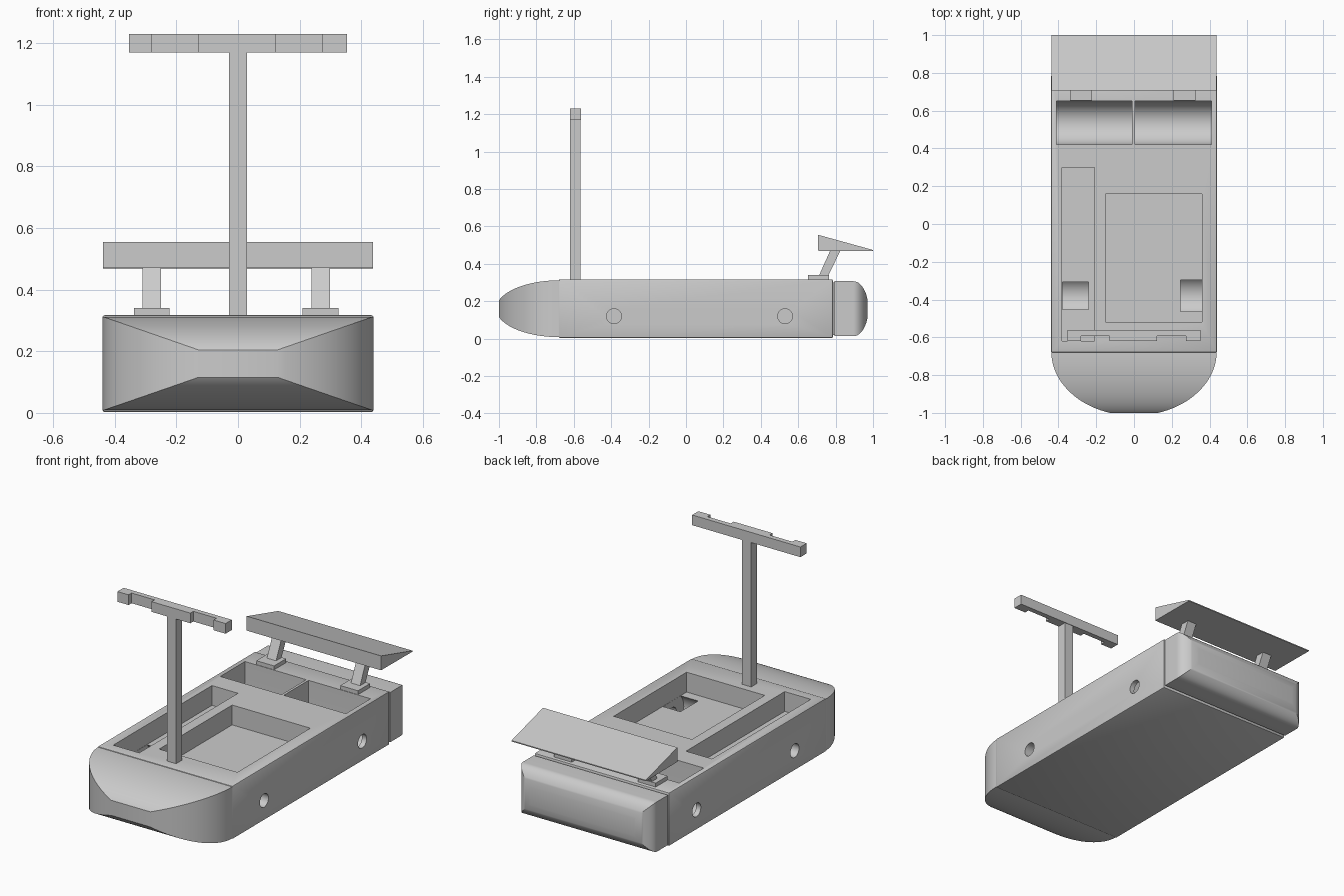
import bpy, bmesh, math

if "Cube" in bpy.data.objects:
    bpy.data.objects.remove(bpy.data.objects["Cube"])

grey = bpy.data.materials.new("plain_grey")
grey.use_nodes = True
colour = (0.6, 0.6, 0.6, 1)
grey.diffuse_color = colour
grey.node_tree.nodes["Principled BSDF"].inputs["Base Color"].default_value = colour


def loft(name, rings):
    """Skin a list of equal-length point rings and cap both ends."""
    bm = bmesh.new()
    loops = [[bm.verts.new(p) for p in ring] for ring in rings]
    n = len(loops[0])
    for a, b in zip(loops, loops[1:]):
        for i in range(n):
            j = (i + 1) % n
            bm.faces.new((a[i], a[j], b[j], b[i]))
    bm.faces.new(loops[0])
    bm.faces.new(loops[-1])
    bmesh.ops.recalc_face_normals(bm, faces=bm.faces)
    mesh = bpy.data.meshes.new(name)
    bm.to_mesh(mesh)
    bm.free()
    mesh.materials.append(grey)
    obj = bpy.data.objects.new(name, mesh)
    bpy.context.collection.objects.link(obj)
    return obj


def prism(name, profile, x0, x1):
    """Extrude a (y, z) profile along x."""
    return loft(name, [[(x, y, z) for y, z in profile] for x in (x0, x1)])


def box(name, x0, x1, y0, y1, z0, z1):
    return prism(name, [(y0, z0), (y1, z0), (y1, z1), (y0, z1)], x0, x1)


def arc(y, z, r, start, end, n=32):
    angles = [math.radians(start + (end - start) * i / n) for i in range(n + 1)]
    return [(y + r * math.cos(a), z + r * math.sin(a)) for a in angles]


def rect(y, hx, hz, zc=0.16):
    return [(-hx, y, zc - hz), (hx, y, zc - hz), (hx, y, zc + hz), (-hx, y, zc + hz)]


def activate(obj):
    bpy.ops.object.select_all(action='DESELECT')
    obj.select_set(True)
    bpy.context.view_layer.objects.active = obj


def smooth(obj, degrees=30):
    activate(obj)
    bpy.ops.object.shade_smooth_by_angle(angle=math.radians(degrees))


def cut(obj, cutter):
    mod = obj.modifiers.new("cut", 'BOOLEAN')
    mod.operation = 'DIFFERENCE'
    mod.solver = 'EXACT'
    mod.object = cutter
    activate(obj)
    bpy.ops.object.modifier_apply(modifier=mod.name)
    bpy.data.objects.remove(cutter)


# Main body with softened edges
body = box("body", -0.44, 0.44, -0.68, 0.785, 0.003, 0.317)
bevel = body.modifiers.new("soft_edges", 'BEVEL')
bevel.width = 0.007
bevel.segments = 2
activate(body)
bpy.ops.object.modifier_apply(modifier=bevel.name)

# Open trays in the top
cut(body, box("long_tray", -0.38, -0.21, -0.62, 0.30, 0.20, 0.5))
cut(body, box("wide_tray", -0.15, 0.36, -0.52, 0.16, 0.20, 0.5))

# Rear wells with round floors
trough = arc(0.535, 0.13, 0.115, 180, 360) + [(0.65, 0.5), (0.42, 0.5)]
for x0, x1 in ((-0.41, -0.01), (0.005, 0.41)):
    cut(body, prism("rear_well", trough, x0, x1))

# Front wells sunk into the tray floors
for x0, x1, r in ((-0.379, -0.24, 0.105), (0.245, 0.359, 0.112)):
    cut(body, prism("front_well", arc(-0.38, 0.125, r, 0, 350, 35), x0, x1))

# Axle holes through both sides
for y in (-0.385, 0.53):
    for side in (-1, 1):
        x0, x1 = sorted((side * 0.3, side * 0.5))
        cut(body, prism("axle_hole", arc(y, 0.12, 0.04, 0, 345, 23), x0, x1))
smooth(body)

# Rounded nose, tapering to a small flat tip
rings = [rect(-0.675, 0.438, 0.152)]
for i in range(1, 21):
    a = math.radians(73 * i / 20)
    rings.append(rect(-0.675 - 0.325 * math.sin(a) / math.sin(math.radians(73)),
                      0.438 * math.cos(a), 0.152 * math.cos(a)))
smooth(loft("nose", rings))

# Rear bumper with rounded rim, joined by a narrow neck
box("rear_neck", -0.425, 0.425, 0.78, 0.80, 0.02, 0.30)
rings = [rect(0.793, 0.438, 0.147)]
for i in range(17):
    a = math.radians(70 * i / 16)
    inset = 0.147 * (1 - math.cos(a))
    rings.append(rect(0.895 + 0.08 * math.sin(a), 0.438 - inset, 0.147 - inset))
smooth(loft("rear_bumper", rings))

# Steering post and handlebar
box("steering_post", -0.03, 0.03, -0.62, -0.565, 0.30, 1.18)
box("handlebar", -0.353, 0.353, -0.592, -0.562, 1.17, 1.23)
for name, x0, x1 in (("right_grip", -0.353, -0.28), ("bar_clamp", -0.13, 0.123),
                     ("left_grip", 0.275, 0.353)):
    box(name, x0, x1, -0.62, -0.585, 1.17, 1.23)

# Spoiler wing on two slanted struts
wing = prism("spoiler", [(0.707, 0.47), (1.0, 0.468), (1.0, 0.474), (0.707, 0.555)],
             -0.438, 0.438)
for side, x in (("right", -0.28), ("left", 0.268)):
    box(side + "_strut_plate", x - 0.058, x + 0.058, 0.653, 0.765, 0.31, 0.34)
    prism(side + "_strut", [(0.71, 0.335), (0.76, 0.335), (0.83, 0.48), (0.775, 0.48)],
          x - 0.03, x + 0.03)
